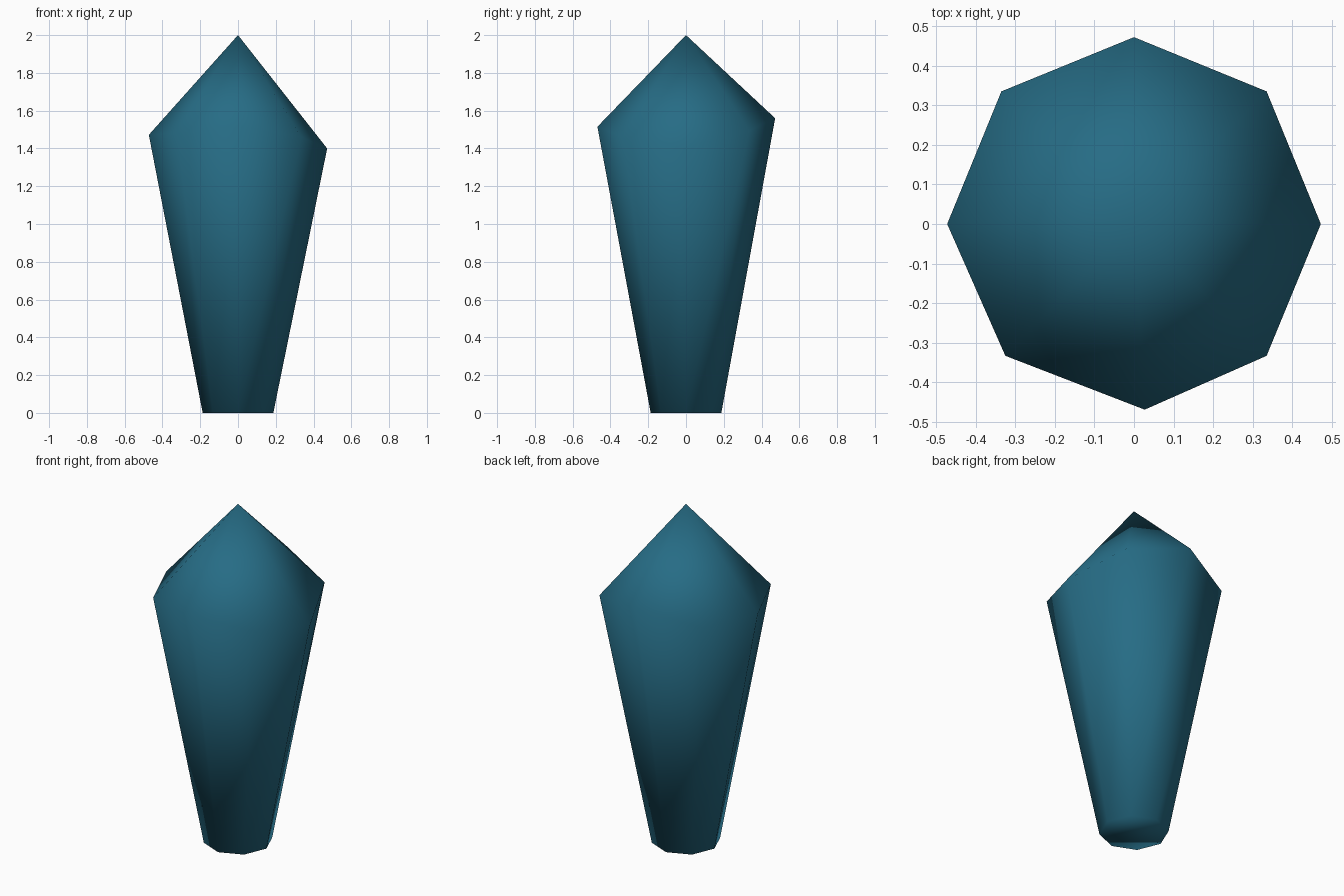
import bpy, bmesh, math

if "Cube" in bpy.data.objects:
    bpy.data.objects.remove(bpy.data.objects["Cube"])

# one flat colour
teal = bpy.data.materials.new("deep_teal")
teal.diffuse_color = (0.0194, 0.150, 0.235, 1)
teal.use_nodes = True
teal.node_tree.nodes["Principled BSDF"].inputs["Base Color"].default_value = teal.diffuse_color

SIDES, BASE_R = 8, 0.187
# uneven shoulder ring, anticlockwise from +x: x, y, z
SHOULDER = [(0.472, 0, 1.40), (0.335, 0.335, 1.495), (0, 0.472, 1.56), (-0.335, 0.335, 1.48),
            (-0.472, 0, 1.472), (-0.325, -0.333, 1.482), (0.027, -0.469, 1.515), (0.335, -0.333, 1.461)]

bm = bmesh.new()
# base ring, shoulder ring and pointed tip
base = [bm.verts.new((BASE_R * math.cos(math.tau * i / SIDES),
                      BASE_R * math.sin(math.tau * i / SIDES), 0)) for i in range(SIDES)]
ring = [bm.verts.new(p) for p in SHOULDER]
tip = bm.verts.new((0, 0, 2))

# flat underside, tapering sides and faceted point
bm.faces.new(base[::-1])
for i in range(SIDES):
    j = (i + 1) % SIDES
    bm.faces.new((base[i], base[j], ring[j], ring[i]))
    bm.faces.new((ring[i], ring[j], tip))
bmesh.ops.recalc_face_normals(bm, faces=bm.faces)
for f in bm.faces:
    f.smooth = True

mesh = bpy.data.meshes.new("crystal")
bm.to_mesh(mesh)
bm.free()
mesh.materials.append(teal)
crystal = bpy.data.objects.new("crystal", mesh)
bpy.context.collection.objects.link(crystal)
